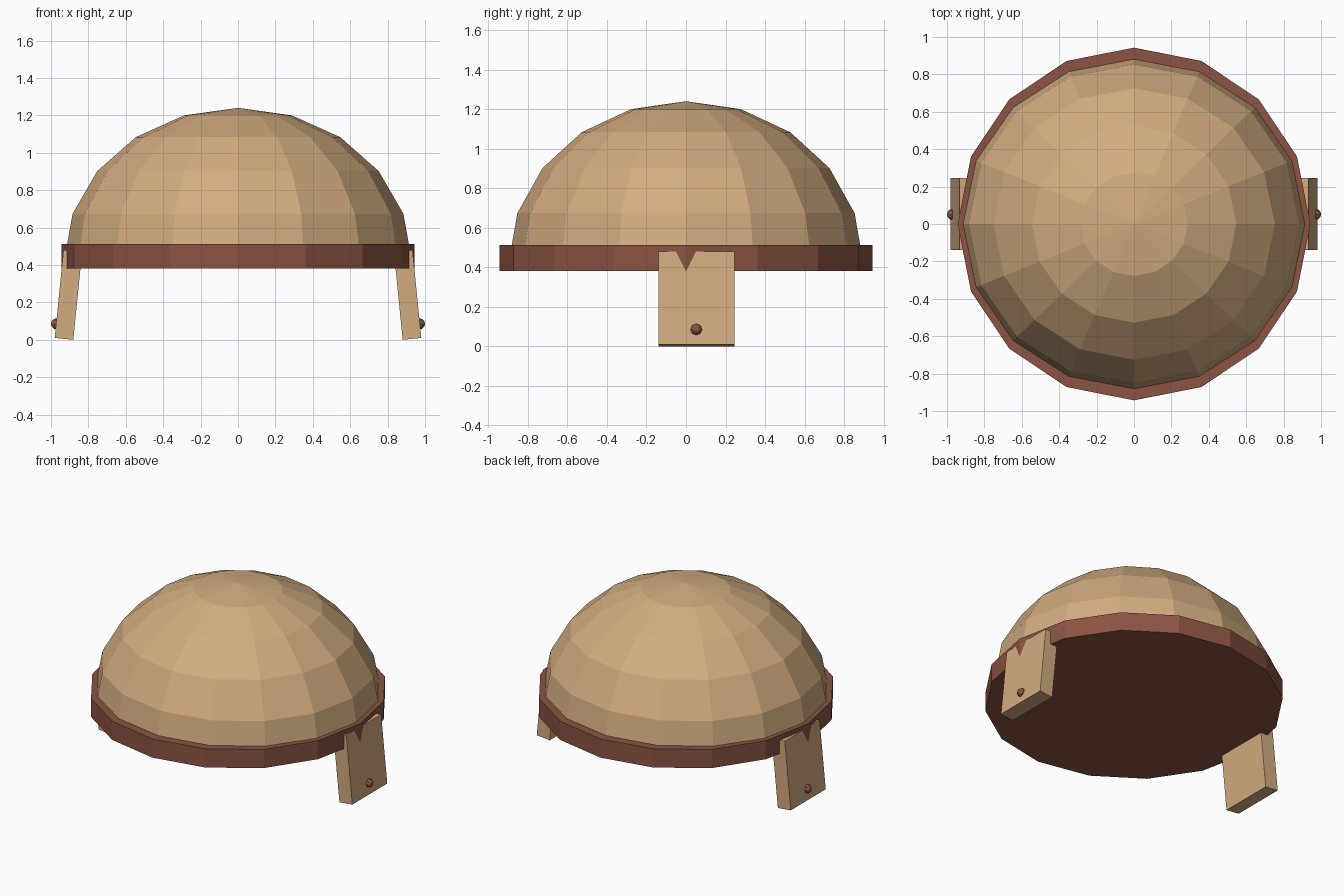
import bpy, bmesh, math
from mathutils import Matrix, Vector

if "Cube" in bpy.data.objects:
    bpy.data.objects.remove(bpy.data.objects["Cube"])


def material(name, rgb):
    m = bpy.data.materials.new(name)
    m.diffuse_color = (*rgb, 1)
    m.use_nodes = True
    m.node_tree.nodes["Principled BSDF"].inputs["Base Color"].default_value = m.diffuse_color
    return m


tan = material("tan", (0.65, 0.413, 0.217))
brown = material("reddish brown", (0.258, 0.088, 0.056))


def finish(bm, name, mat):
    bmesh.ops.recalc_face_normals(bm, faces=bm.faces)
    me = bpy.data.meshes.new(name)
    bm.to_mesh(me)
    bm.free()
    me.materials.append(mat)
    ob = bpy.data.objects.new(name, me)
    bpy.context.collection.objects.link(ob)
    return ob


# Dome: upper half of a 16-sided sphere, slightly wider in x
bm = bmesh.new()
bmesh.ops.create_uvsphere(bm, u_segments=16, v_segments=10, radius=1)
bmesh.ops.delete(bm, geom=[v for v in bm.verts if v.co.z < -0.01], context='VERTS')
bmesh.ops.transform(bm, verts=bm.verts,
                    matrix=Matrix.Translation((0, 0, 0.42)) @ Matrix.Diagonal((0.93, 0.897, 0.82, 1)))
finish(bm, "dome", tan)

# Rim band with closed underside
bm = bmesh.new()
bmesh.ops.create_cone(bm, cap_ends=True, segments=16, radius1=0.943, radius2=0.943,
                      depth=0.13, matrix=Matrix.Translation((0, 0, 0.447)))
finish(bm, "rim_band", brown)

# Side straps, flaring outward at the bottom, each with a stud
up = Vector((-0.0995, 0, 0.995))
inward = Vector((-0.995, 0, -0.0995))
bottom_outer = Vector((0.98, 0, 0.01))
for side, label in ((1, "right"), (-1, "left")):
    flip = Matrix.Diagonal((side, 1, 1, 1))

    bm = bmesh.new()
    rect = [bottom_outer, bottom_outer + up * 0.472,
            bottom_outer + up * 0.472 + inward * 0.1, bottom_outer + inward * 0.1]
    face = bm.faces.new([bm.verts.new(p + Vector((0, -0.14, 0))) for p in rect])
    ext = bmesh.ops.extrude_face_region(bm, geom=[face])
    bmesh.ops.translate(bm, vec=(0, 0.385, 0),
                        verts=[v for v in ext["geom"] if isinstance(v, bmesh.types.BMVert)])
    bmesh.ops.transform(bm, matrix=flip, verts=bm.verts)
    finish(bm, label + "_strap", tan)

    bm = bmesh.new()
    bmesh.ops.create_uvsphere(bm, u_segments=8, v_segments=6, radius=0.03,
                              matrix=Matrix.Translation((0.97, 0.052, 0.085))
                              @ Matrix.Rotation(math.pi / 2, 4, 'Y'))
    bmesh.ops.transform(bm, matrix=flip, verts=bm.verts)
    finish(bm, label + "_stud", brown)
